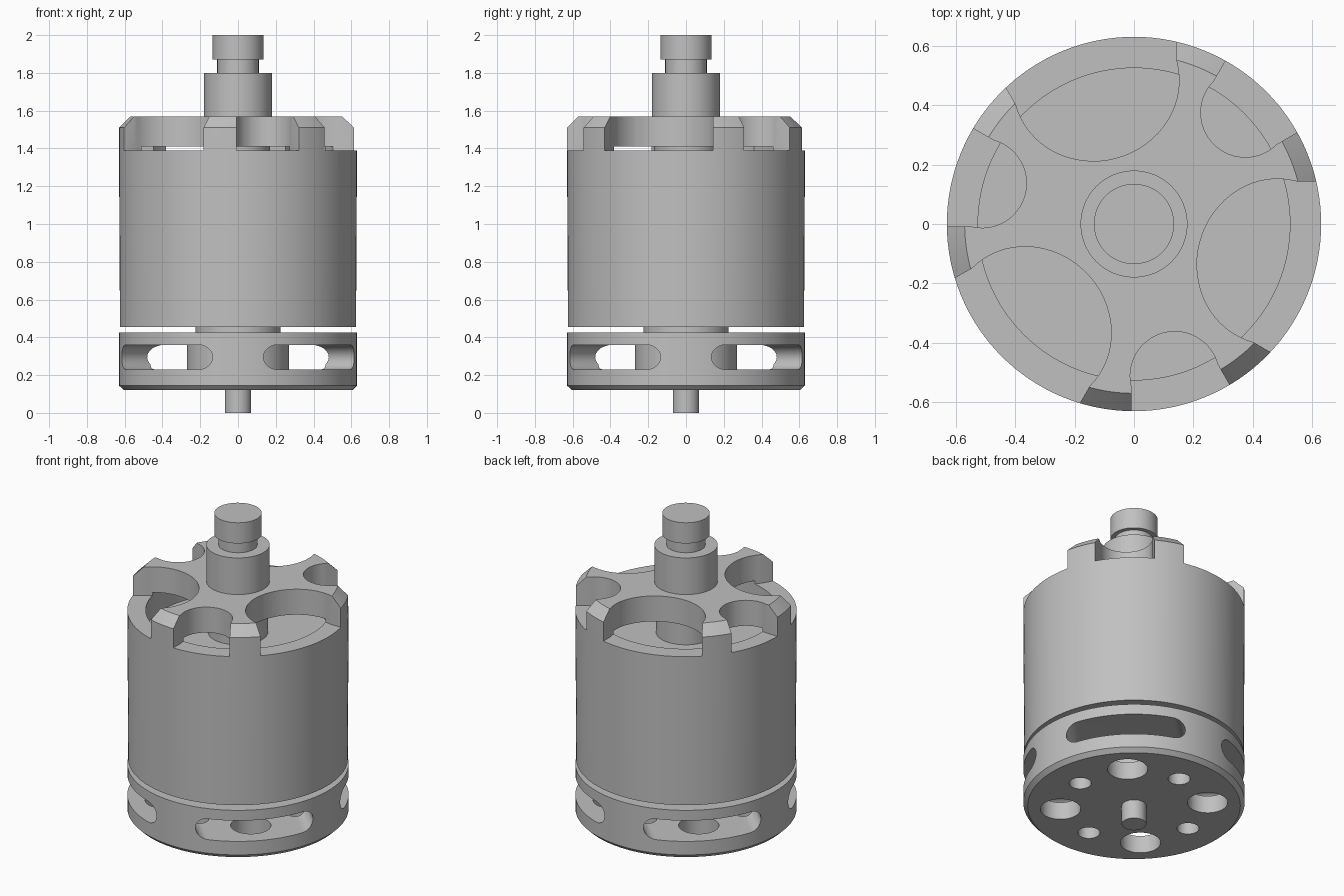
import bpy, bmesh, math
from mathutils import Matrix, Vector

if "Cube" in bpy.data.objects:
    bpy.data.objects.remove(bpy.data.objects["Cube"])

metal = bpy.data.materials.new("satin grey metal")
metal.diffuse_color = (0.53, 0.53, 0.53, 1)
metal.use_nodes = True
metal.node_tree.nodes["Principled BSDF"].inputs["Base Color"].default_value = metal.diffuse_color


def finish(name, bm):
    bmesh.ops.remove_doubles(bm, verts=bm.verts, dist=1e-5)
    bmesh.ops.recalc_face_normals(bm, faces=bm.faces)
    me = bpy.data.meshes.new(name)
    bm.to_mesh(me)
    bm.free()
    me.materials.append(metal)
    ob = bpy.data.objects.new(name, me)
    bpy.context.collection.objects.link(ob)
    return ob


def lathe(name, profile, n=96, closed=False):
    """Revolve (radius, z) points about the z axis."""
    bm = bmesh.new()
    vs = [bm.verts.new((r, 0, z)) for r, z in profile]
    es = [bm.edges.new((a, b)) for a, b in zip(vs, vs[1:])]
    if closed:
        es.append(bm.edges.new((vs[-1], vs[0])))
    bmesh.ops.spin(bm, geom=vs + es, cent=(0, 0, 0), axis=(0, 0, 1),
                   angle=2 * math.pi, steps=n, use_merge=False)
    return finish(name, bm)


def cylinder(name, r, z0, z1, n=64):
    return lathe(name, [(0, z0), (r, z0), (r, z1), (0, z1)], n)


def prism(name, pts, vec, matrix):
    """Extrude a flat outline of 3D points along vec."""
    bm = bmesh.new()
    f = bm.faces.new([bm.verts.new(p) for p in pts])
    new = bmesh.ops.extrude_face_region(bm, geom=[f])["geom"]
    if not f.is_valid or len(bm.faces) < len(pts) + 2:
        bm.faces.new([v for v in bm.verts][:len(pts)])
    bmesh.ops.translate(bm, verts=[g for g in new if isinstance(g, bmesh.types.BMVert)],
                        vec=Vector(vec))
    bmesh.ops.transform(bm, matrix=matrix, verts=bm.verts)
    return finish(name, bm)


def cut(ob, cutters):
    for c in cutters:
        m = ob.modifiers.new("cut", 'BOOLEAN')
        m.operation = 'DIFFERENCE'
        m.solver = 'EXACT'
        m.object = c
    bpy.context.view_layer.update()
    dg = bpy.context.evaluated_depsgraph_get()
    me = bpy.data.meshes.new_from_object(ob.evaluated_get(dg))
    ob.modifiers.clear()
    ob.data = me
    for c in cutters:
        bpy.data.objects.remove(c)


def turn(deg):
    return Matrix.Rotation(math.radians(deg), 4, 'Z')


def window(axis, centre, depth, half):
    """Round-backed opening that flares towards the rim."""
    pts = []
    for i in range(33):
        a = math.pi / 2 + math.pi * i / 32
        pts.append((centre + depth * math.cos(a), half * math.sin(a), 1.39))
    out = 0.8
    w = half + (out - centre) * math.tan(math.radians(15))
    pts += [(out, -w, 1.39), (out, w, 1.39)]
    return prism("window_cutter", pts, (0, 0, 0.4), turn(axis))


# Rotating bell: can with chamfered spoked cap
bell = lathe("bell", [(0, .455), (.625, .455), (.63, 1.39), (.63, 1.51),
                      (.57, 1.57), (0, 1.57)], 128)
cavity = lathe("cavity_cutter", [(.17, 1.25), (.525, 1.25), (.525, 1.41), (.17, 1.41)],
               128, True)
cutters = [cavity]
for k in range(3):
    cutters.append(window(105 + 120 * k, .49, .26, .28))
    cutters.append(window(45 + 120 * k, .53, .15, .15))
cut(bell, cutters)

# Stationary base with side slots and mounting holes
base = lathe("base", [(0, .12), (.605, .12), (.63, .145), (.63, .425), (0, .425)], 128)
cutters = []
for k in range(2):
    h, zc, half = .065, .295, .34
    pts = []
    for side in (1, -1):
        for i in range(13):
            a = -math.pi / 2 + math.pi * i / 12
            pts.append((-.8, side * (half - h + h * math.cos(a)), zc + side * h * math.sin(a)))
    cutters.append(prism("slot_cutter", pts, (1.6, 0, 0), turn(45 + 90 * k)))
for k in range(4):
    for ang, dist, r in ((45, .42, .115), (0, .40, .063)):
        c = cylinder("hole_cutter", r, .05, .27, 40)
        c.data.transform(turn(ang + 90 * k) @ Matrix.Translation((dist, 0, 0)))
        cutters.append(c)
cut(base, cutters)

# Hubs and shaft
parts = [
    bell, base,
    cylinder("base_hub", .27, .2, .39),
    cylinder("bearing_collar", .225, .40, .47),
    cylinder("lower_shaft", .07, 0, .2),
    lathe("prop_shaft", [(0, 1.5), (.18, 1.5), (.18, 1.80), (.11, 1.80), (.11, 1.87),
                         (.135, 1.87), (.135, 2.0), (0, 2.0)], 64),
]
for ob in parts:
    bpy.ops.object.select_all(action='DESELECT')
    ob.select_set(True)
    bpy.context.view_layer.objects.active = ob
    bpy.ops.object.shade_smooth_by_angle(angle=math.radians(25))
